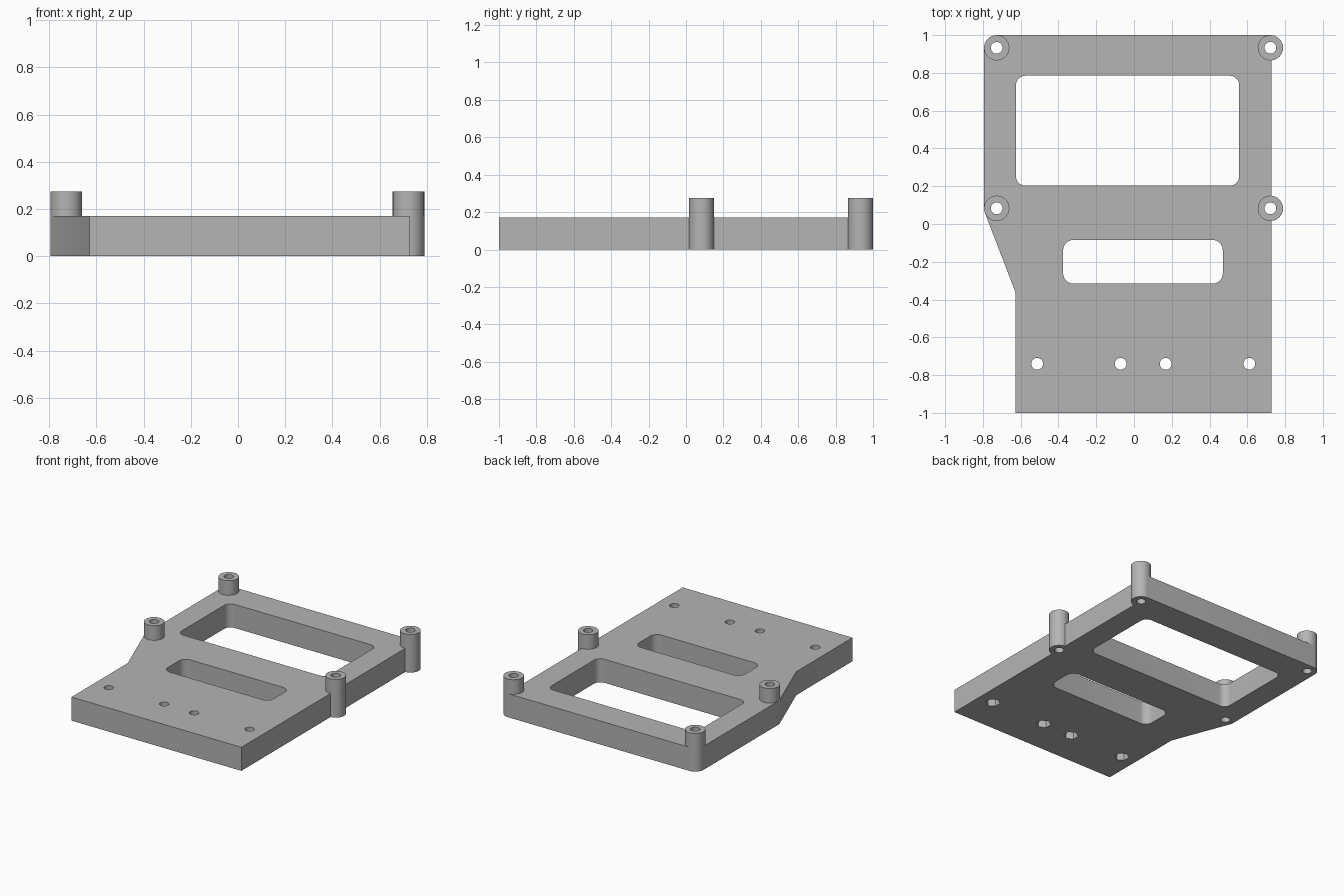
import bpy, bmesh, math

if "Cube" in bpy.data.objects:
    bpy.data.objects.remove(bpy.data.objects["Cube"])

PLATE_H, BOSS_H = 0.17, 0.275
BOSS_R, HOLE_R = 0.067, 0.031
LEFT, RIGHT, BACK, MID = -0.727, 0.722, 0.933, 0.083

grey = bpy.data.materials.new("plain grey")
grey.diffuse_color = (0.46, 0.46, 0.46, 1)
grey.use_nodes = True
grey.node_tree.nodes["Principled BSDF"].inputs["Base Color"].default_value = grey.diffuse_color


def arc(cx, cy, r, a0, a1, n):
    return [(cx + r * math.cos(math.radians(a0 + (a1 - a0) * i / n)),
             cy + r * math.sin(math.radians(a0 + (a1 - a0) * i / n))) for i in range(n + 1)]


def circle(cx, cy, r, n=48, start=0):
    return arc(cx, cy, r, start, start + 360, n)[:-1]


def rounded_rect(x0, x1, y0, y1, r):
    return (arc(x1 - r, y1 - r, r, 0, 90, 10) + arc(x0 + r, y1 - r, r, 90, 180, 10) +
            arc(x0 + r, y0 + r, r, 180, 270, 10) + arc(x1 - r, y0 + r, r, 270, 360, 10))


def make_object(name, bm):
    bmesh.ops.recalc_face_normals(bm, faces=bm.faces)
    me = bpy.data.meshes.new(name)
    bm.to_mesh(me)
    bm.free()
    me.materials.append(grey)
    ob = bpy.data.objects.new(name, me)
    bpy.context.collection.objects.link(ob)
    return ob


def prisms(name, profiles, z0, z1):
    bm = bmesh.new()
    for pts in profiles:
        low = [bm.verts.new((x, y, z0)) for x, y in pts]
        high = [bm.verts.new((x, y, z1)) for x, y in pts]
        bm.faces.new(low[::-1])
        bm.faces.new(high)
        for i in range(len(pts)):
            j = (i + 1) % len(pts)
            bm.faces.new((low[i], low[j], high[j], high[i]))
    return make_object(name, bm)


def select_only(ob):
    bpy.ops.object.select_all(action='DESELECT')
    ob.select_set(True)
    bpy.context.view_layer.objects.active = ob


def cut(target, cutter):
    mod = target.modifiers.new("cut", 'BOOLEAN')
    mod.operation, mod.solver, mod.object = 'DIFFERENCE', 'EXACT', cutter
    select_only(target)
    bpy.ops.object.modifier_apply(modifier=mod.name)
    bpy.data.objects.remove(cutter)


# Plate outline, following the round bosses at its edges
outline = ([(-0.628, -1), (0.727, -1)] +
           arc(RIGHT, MID, BOSS_R, -85.7, 85.7, 24) +
           arc(RIGHT, BACK, BOSS_R, -85.7, 90, 24) +
           arc(LEFT, BACK, BOSS_R, 90, 180, 12) +
           arc(LEFT, MID, BOSS_R, 180, 200.4, 4) + [(-0.628, -0.36)])
plate = prisms("base_plate", [outline], 0, PLATE_H)

# Windows, screw holes and hexagonal nut pockets underneath
bosses = [(x, y) for x in (LEFT, RIGHT) for y in (MID, BACK)]
screws = [(x, -0.74) for x in (-0.513, -0.071, 0.168, 0.611)]
openings = [rounded_rect(-0.625, 0.557, 0.203, 0.785, 0.05),
            rounded_rect(-0.375, 0.47, -0.316, -0.084, 0.055)]
openings += [circle(x, y, HOLE_R) for x, y in bosses + screws]
cut(plate, prisms("opening_cutter", openings, -0.1, 0.4))
cut(plate, prisms("nut_cutter", [circle(x, y, 0.05, 6, 30) for x, y in screws], -0.1, 0.08))

# Standoff tubes continuing upward from the plate
parts = [plate]
for k, (x, y) in enumerate(bosses):
    bm = bmesh.new()
    n = 48
    rings = [[bm.verts.new((px, py, z)) for px, py in circle(x, y, r, n)]
             for r, z in ((BOSS_R, PLATE_H), (BOSS_R, BOSS_H), (HOLE_R, BOSS_H), (HOLE_R, PLATE_H))]
    for a, b in zip(rings, rings[1:]):
        for i in range(n):
            j = (i + 1) % n
            bm.faces.new((a[i], a[j], b[j], b[i]))
    parts.append(make_object("standoff_%d" % (k + 1), bm))

for ob in parts:
    select_only(ob)
    bpy.ops.object.shade_smooth_by_angle(angle=math.radians(30))
